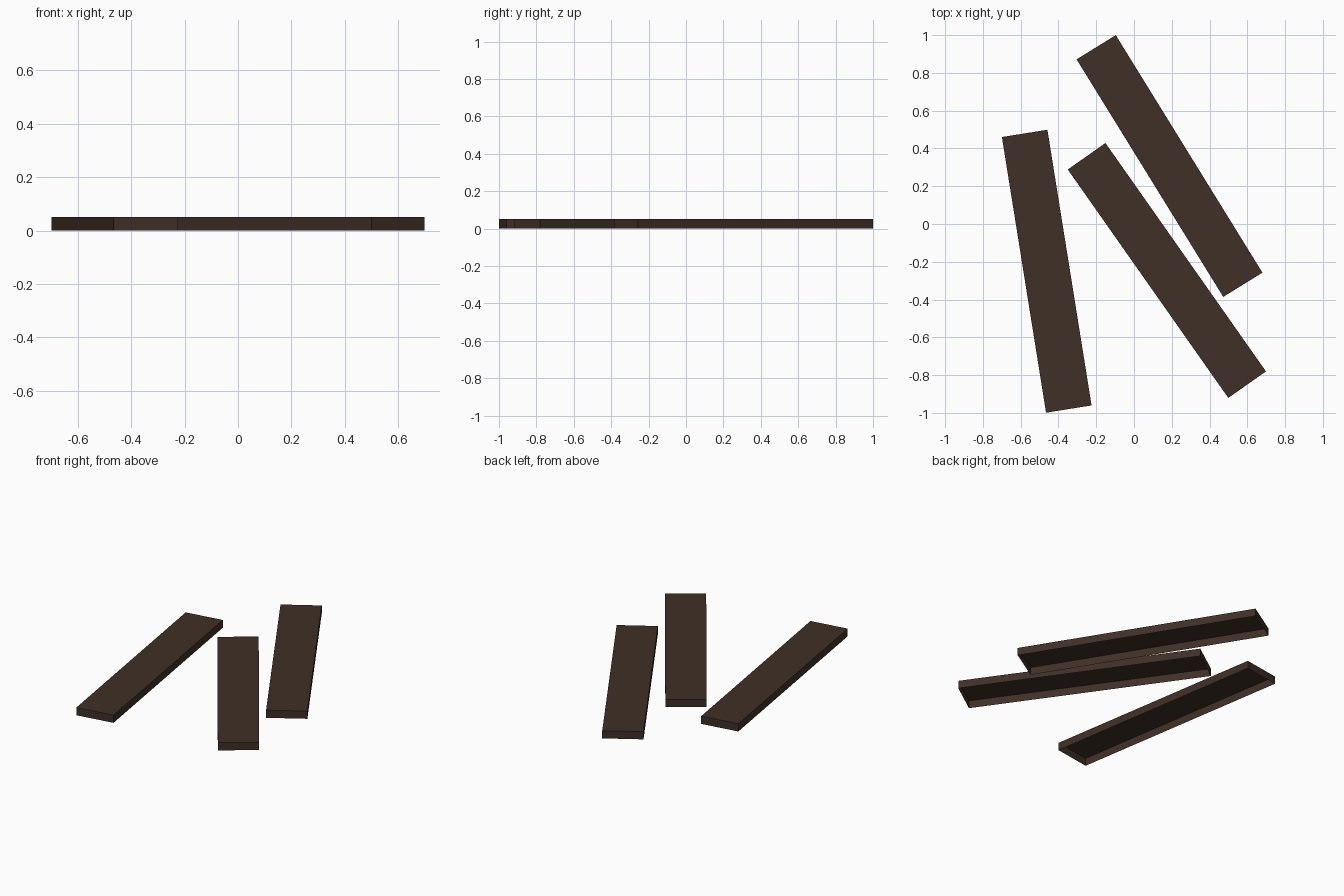
import bpy, bmesh, math

if "Cube" in bpy.data.objects:
    bpy.data.objects.remove(bpy.data.objects["Cube"])

LENGTH, WIDTH, HEIGHT = 1.478, 0.244, 0.05

wood = bpy.data.materials.new("dark brown wood")
wood.diffuse_color = (0.050, 0.029, 0.020, 1)
wood.use_nodes = True
wood.node_tree.nodes["Principled BSDF"].inputs["Base Color"].default_value = wood.diffuse_color


def plank(name, x, y, angle):
    """Hollow plank: a box whose underside is left open."""
    bm = bmesh.new()
    bmesh.ops.create_cube(bm, size=1)
    for v in bm.verts:
        v.co.x *= WIDTH
        v.co.y *= LENGTH
        v.co.z = (v.co.z + 0.5) * HEIGHT
    bm.normal_update()
    bottom = [f for f in bm.faces if f.normal.z < -0.5]
    bmesh.ops.delete(bm, geom=bottom, context='FACES_ONLY')
    me = bpy.data.meshes.new(name)
    bm.to_mesh(me)
    bm.free()
    me.materials.append(wood)
    ob = bpy.data.objects.new(name, me)
    ob.location = (x, y, 0)
    ob.rotation_euler.z = math.radians(angle)
    bpy.context.collection.objects.link(ob)


# Three scattered planks
plank("left_plank", -0.462, -0.25, 9.1)
plank("middle_plank", 0.174, -0.246, 35.1)
plank("right_plank", 0.188, 0.307, 31.7)
